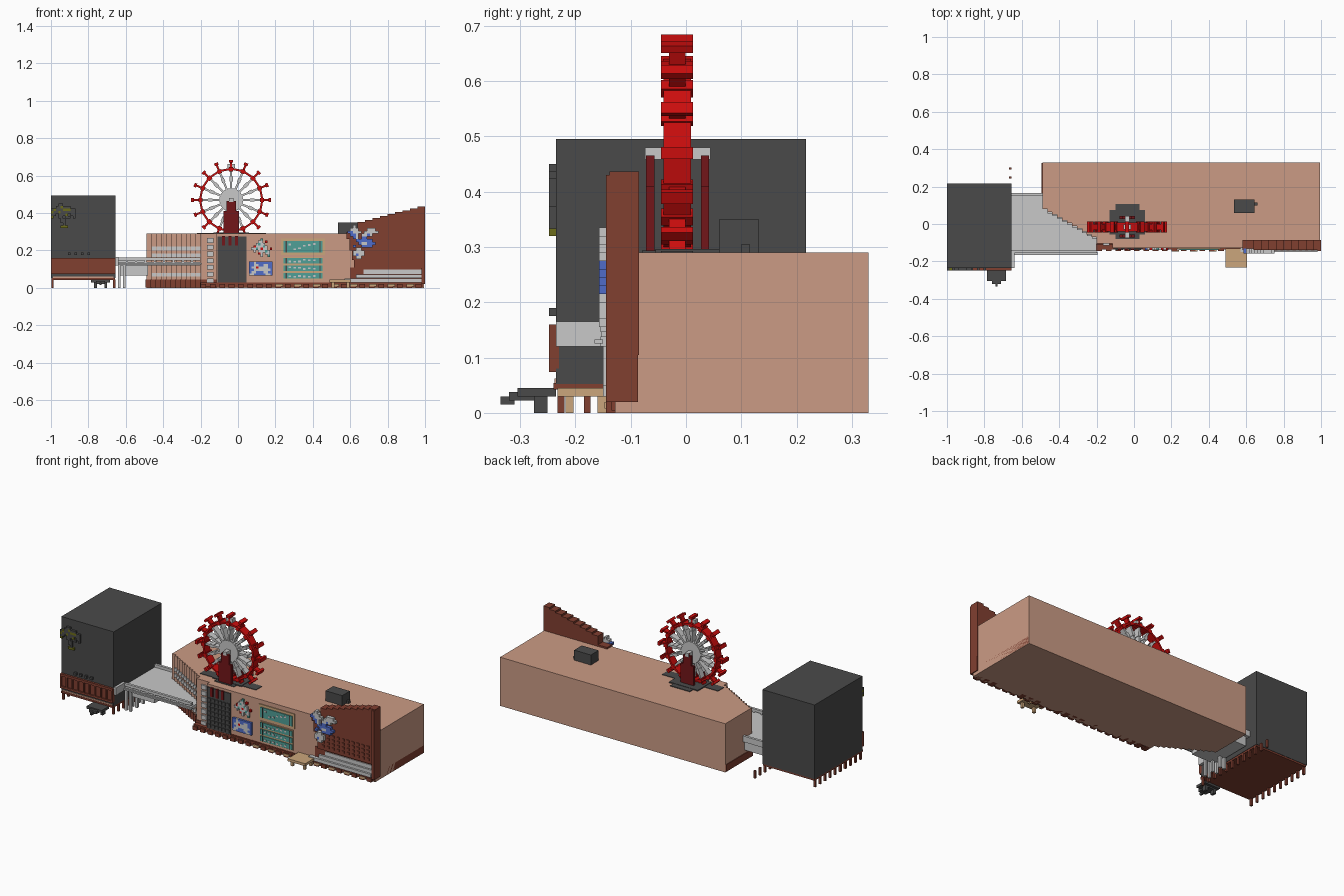
import bpy, bmesh, math, random
from mathutils import Matrix, Vector

random.seed(4)
COL = {
    "nougat": (0.60, 0.33, 0.235), "dark_grey": (0.068, 0.068, 0.068),
    "light_grey": (0.58, 0.58, 0.58), "red": (0.60, 0.004, 0.004),
    "dark_red": (0.17, 0.008, 0.010), "brown": (0.22, 0.05, 0.03),
    "tan": (0.60, 0.38, 0.20), "teal": (0.08, 0.35, 0.31),
    "blue": (0.08, 0.15, 0.58), "olive": (0.15, 0.15, 0.01),
}
MATS = {}
for n, c in COL.items():
    MATS[n] = bpy.data.materials.new(n)
    MATS[n].diffuse_color = (*c, 1)


def finish(name, bm, mats):
    bmesh.ops.recalc_face_normals(bm, faces=bm.faces)
    me = bpy.data.meshes.new(name)
    bm.to_mesh(me)
    bm.free()
    for m in mats:
        me.materials.append(MATS[m])
    ob = bpy.data.objects.new(name, me)
    bpy.context.collection.objects.link(ob)
    return ob


def boxes(name, items, mat=None):
    """items: (x0, x1, y0, y1, z0, z1[, material])"""
    bm, mats = bmesh.new(), []
    for it in items:
        m = it[6] if len(it) > 6 else mat
        if m not in mats:
            mats.append(m)
        x0, x1, y0, y1, z0, z1 = it[:6]
        mx = Matrix.Translation(((x0 + x1) / 2, (y0 + y1) / 2, (z0 + z1) / 2)) @ Matrix.Diagonal((x1 - x0, y1 - y0, z1 - z0, 1))
        vs = bmesh.ops.create_cube(bm, size=1, matrix=mx)["verts"]
        for f in {f for v in vs for f in v.link_faces}:
            f.material_index = mats.index(m)
    return finish(name, bm, mats)


def prism(name, pts, vec, mat):
    bm = bmesh.new()
    f = bm.faces.new([bm.verts.new(p) for p in pts])
    r = bmesh.ops.extrude_face_region(bm, geom=[f])
    bmesh.ops.translate(bm, vec=vec, verts=[v for v in r["geom"] if isinstance(v, bmesh.types.BMVert)])
    return finish(name, bm, [mat])


def mosaic(name, x0, z1, cell, y0, y1, rows, key):
    """Small relief of square tiles, drawn from its top left corner."""
    boxes(name, [(x0 + c * cell, x0 + (c + 1) * cell, y0, y1, z1 - (r + 1) * cell, z1 - r * cell, key[ch])
                 for r, row in enumerate(rows) for c, ch in enumerate(row) if ch in key])


# --- main building with a stepped corner
N = 11
sx, sy = 0.29 / N, 0.165 / N
steps = [(-0.49 + i * sx, 0.08 - i * sy) for i in range(N)]


def plan(off, z):
    p = [(-0.49 - off, 0.33 - off, z)]
    for x, y in steps:
        p += [(x - off, y - off, z), (x + sx - off, y - off, z)]
    return p + [(-0.2 - off, -0.105 - off, z), (-0.115, -0.105 - off, z), (-0.115, -0.128, z),
                (0.995, -0.128, z), (0.995, 0.33 - off, z)]


prism("main_building", plan(0, 0), (0, 0, 0.29), "nougat")
prism("corner_base", plan(0.004, 0.003), (0, 0, 0.042), "brown")
boxes("corner_bands", [(x + 0.001, x + sx + 0.002, y - 0.008, y + 0.005, z, z + 0.02)
                       for x, y in steps[1:] for z in (0.06, 0.165, 0.2)], "light_grey")
boxes("corner_squares", [(-0.165, -0.13, -0.115, -0.1, 0.025 + k * 0.036, 0.05 + k * 0.036) for k in range(7)], "light_grey")

# --- toothed plinth along the front
boxes("plinth", [(-0.2, 0.99, -0.135, -0.1, 0.004, 0.03)]
      + [(-0.2 + k * 0.05, -0.17 + k * 0.05, -0.145, -0.1, 0.0, 0.022) for k in range(24)], "brown")
boxes("plinth_studs", [(0.2 + k * 0.1, 0.24 + k * 0.1, -0.147, -0.14, 0.008, 0.02) for k in range(8)], "tan")

# --- dark gridded facade panel
boxes("grid_panel", [(-0.11, 0.045, -0.134, -0.12, 0.03, 0.275)]
      + [(-0.1 + c * 0.024, -0.083 + c * 0.024, -0.139, -0.13, 0.04 + r * 0.026, 0.058 + r * 0.026)
         for c in range(6) for r in range(7)], "dark_grey")
boxes("grid_panel_posts", [(x, x + 0.016, -0.14, -0.13, 0.226, 0.278) for x in (-0.085, -0.05, -0.015)], "dark_red")

# --- coloured tile reliefs
K = {"w": "light_grey", "r": "red", "b": "blue", "t": "teal", "o": "olive", "d": "dark_grey", "n": "nougat"}
mosaic("blue_tile_panel", 0.06, 0.14, 0.0125, -0.14, -0.125,
       ["bbwbbbbbbb", "bbwwbbwwbb", "bwwrwwwwbb", "bbwwwwwwwb", "bwwbbbwwbb", "wwbbbbbwwb"], K)
mosaic("tile_relief", 0.07, 0.265, 0.0125, -0.139, -0.125,
       ["....t....", "...ww.r..", "..wtww...", ".rwwwtw..", "wwtwrww.r", ".w.wwwtw.", "...rw.ww.", "....w..t."], K)

# --- teal windows in tan frames
win = [(0.23, 0.465, -0.133, -0.12, 0.175, 0.265, "tan"), (0.243, 0.452, -0.138, -0.12, 0.19, 0.25, "teal")]
for z in (0.05, 0.09, 0.13):
    win += [(0.24, 0.455, -0.133, -0.12, z - 0.005, z + 0.036, "tan"), (0.243, 0.452, -0.138, -0.12, z, z + 0.03, "teal")]
for z, h in ((0.05, 0.03), (0.09, 0.03), (0.13, 0.03), (0.19, 0.06)):
    win += [(x, x + 0.006, -0.14, -0.13, z, z + h, "dark_grey") for x in (0.255, 0.435)]
    for k in range(6):
        x, zz = 0.27 + k * 0.026, z + random.uniform(0.004, h - 0.014)
        win.append((x, x + 0.014, -0.14, -0.13, zz, zz + 0.009, "light_grey"))
boxes("teal_windows", win)

# --- brown feature wall with a stepped rising top
top = []
for i in range(9):
    x = 1.0 - i * 0.04
    z = 0.436 - i * 0.0105
    top += [(x, -0.085, z), (x - 0.04, -0.085, z)]
wall = [(0.62, -0.085, 0.105), (1.0, -0.085, 0.105)] + top + [
    (0.64, -0.085, 0.3), (0.58, -0.085, 0.3), (0.58, -0.085, 0.26), (0.595, -0.085, 0.26),
    (0.595, -0.085, 0.2), (0.61, -0.085, 0.2), (0.61, -0.085, 0.15), (0.62, -0.085, 0.15)]
prism("feature_wall", wall, (0, -0.053, 0), "brown")
boxes("feature_wall_end", [(0.982, 1.0, -0.145, -0.087, 0.02, 0.43), (0.6, 0.99, -0.131, -0.1, 0.025, 0.11)], "brown")
boxes("feature_wall_studs", [(0.65 + c * 0.033, 0.667 + c * 0.033, -0.143, -0.13, 0.122 + r * 0.024, 0.137 + r * 0.024)
                             for c in range(10) for r in range(4)], "brown")
boxes("wall_ledges", [(0.67, 0.98, -0.136, -0.12, 0.075, 0.098), (0.63, 0.98, -0.142, -0.12, 0.052, 0.072),
                      (0.57, 0.98, -0.15, -0.12, 0.03, 0.05)], "light_grey")
mosaic("wall_flowers", 0.585, 0.335, 0.015, -0.157, -0.13,
       ["..w........", ".www...www.", "bbwww.wwwww", ".bbw.wwbw..", "..bw.bb....", "...bbbbbb..", "....bwwbbb.",
        "..b..bbbb..", "...ww......", "..wwww.....", "..wbww.....", "...ww......"], K)

# --- benches
boxes("tan_bench", [(0.49, 0.605, -0.232, -0.13, 0.03, 0.045)]
      + [(x, x + 0.015, y, y + 0.015, 0, 0.03) for x in (0.5, 0.58) for y in (-0.218, -0.16)], "tan")
boxes("dark_bench", [(-0.785, -0.685, -0.305, -0.235, 0.03, 0.045), (-0.76, -0.71, -0.32, -0.25, 0.022, 0.038),
                     (-0.74, -0.73, -0.335, -0.31, 0.015, 0.03)]
      + [(x, x + 0.015, -0.275, -0.25, 0, 0.03) for x in (-0.77, -0.715)], "dark_grey")

# --- rooftop unit
boxes("roof_unit", [(0.535, 0.645, 0.06, 0.132, 0.285, 0.35), (0.64, 0.66, 0.1, 0.115, 0.285, 0.305)], "dark_grey")

# --- dark cube building on a stilted deck
boxes("cube_building", [(-1.0, -0.655, -0.235, 0.217, 0.052, 0.495)], "dark_grey")
boxes("stilt_deck", [(-0.998, -0.657, -0.24, 0.215, 0.042, 0.054)], "brown")
boxes("stilts", [(x, x + 0.012, -0.232 + k * 0.0475, -0.22 + k * 0.0475, 0, 0.045)
                 for x, n in ((-0.998, 10), (-0.668, 12)) for k in range(n)], "brown")
# slatted balustrade
boxes("balustrade", [(-1.0, -0.655, -0.24, -0.23, 0.078, 0.155), (-1.0, -0.655, -0.248, -0.23, 0.146, 0.16),
                     (-1.0, -0.655, -0.248, -0.23, 0.074, 0.086)]
      + [(-1.0 + k * 0.0375, -0.992 + k * 0.0375, -0.248, -0.23, 0.08, 0.155) for k in range(10)], "brown")
boxes("deck_trim", [(-0.99, -0.665, -0.238, -0.2, 0.053, 0.062)], "nougat")
boxes("balcony_lamps", [(-0.91 + k * 0.035, -0.895 + k * 0.035, -0.248, -0.23, 0.175, 0.19) for k in range(4)], "dark_grey")
mosaic("tree_relief", -1.0, 0.45, 0.013, -0.248, -0.23,
       ["...dd.....", "..ddoddd..", "dodddooodd", "oddodddddd", "dd.dddo.dd", "o..dd.dd.d", "....dd....", "....dd....",
        ".....d....", "....ooo..."], K)

# --- footbridge
boxes("footbridge", [(-0.657, -0.2, -0.155, 0.165, 0.12, 0.138), (-0.657, -0.2, -0.155, -0.14, 0.146, 0.162),
                     (-0.657, -0.195, -0.165, -0.15, 0.125, 0.133), (-0.657, -0.49, 0.15, 0.165, 0.12, 0.155),
                     (-0.655, -0.64, -0.235, -0.15, 0.12, 0.165), (-0.64, -0.48, -0.1, 0.15, 0.065, 0.122)]
      + [(-0.65 + k * 0.05, -0.64 + k * 0.05, -0.153, -0.143, 0.13, 0.15) for k in range(9)]
      + [(x, x + 0.014, y, y + 0.014, 0, 0.12) for x in (-0.642, -0.615) for y in (-0.15, -0.09, -0.03)], "light_grey")

# --- big wheel
CX, CY, CZ, SEG = -0.0365, -0.016, 0.47, 16


def radial(name, parts, mat, count=SEG):
    """parts: (inner radius, outer radius, width, depth, angle offset), repeated around the hub."""
    bm = bmesh.new()
    for i in range(count):
        for r0, r1, w, d, da in parts:
            rot = Matrix.Rotation(2 * math.pi * (i + da) / count, 4, 'Y')
            mx = (Matrix.Translation((CX, CY, CZ)) @ rot @ Matrix.Translation((0, 0, (r0 + r1) / 2))
                  @ Matrix.Diagonal((w, d, r1 - r0, 1)))
            bmesh.ops.create_cube(bm, size=1, matrix=mx)
    return finish(name, bm, [mat])


radial("wheel_rim", [(0.158, 0.169, 0.066, 0.05, 0.5), (0.153, 0.175, 0.022, 0.058, 0)], "red")
radial("wheel_paddles", [(0.17, 0.205, 0.011, 0.03, 0), (0.2, 0.214, 0.022, 0.058, 0)], "red")
radial("wheel_spokes", [(0.05, 0.16, 0.011, 0.036, 0), (0.1, 0.125, 0.018, 0.04, 0)], "light_grey")
radial("wheel_hub", [(0.0, 0.062, 0.026, 0.044, 0)], "light_grey")
boxes("wheel_top_light", [(CX - 0.02, CX + 0.02, CY - 0.014, CY + 0.014, 0.64, 0.663)], "light_grey")
boxes("wheel_axle", [(CX - 0.012, CX + 0.012, -0.074, 0.044, CZ - 0.012, CZ + 0.01)], "light_grey")

# --- wheel supports, front and back, and the base on the roof
boxes("wheel_supports", [(CX + a, CX + b, y, y + 0.015, 0.285, z) for y in (-0.072, 0.027)
                         for a, b, z in ((-0.042, -0.02, 0.41), (-0.026, -0.006, 0.465), (-0.012, 0.012, 0.48),
                                         (0.006, 0.026, 0.465), (0.02, 0.042, 0.41))], "dark_red")
boxes("wheel_base", [(-0.13, 0.06, -0.055, 0.075, 0.28, 0.296), (-0.1, 0.03, -0.08, 0.107, 0.28, 0.294),
                     (-0.22, 0.15, -0.045, 0.013, 0.28, 0.293)], "dark_grey")
